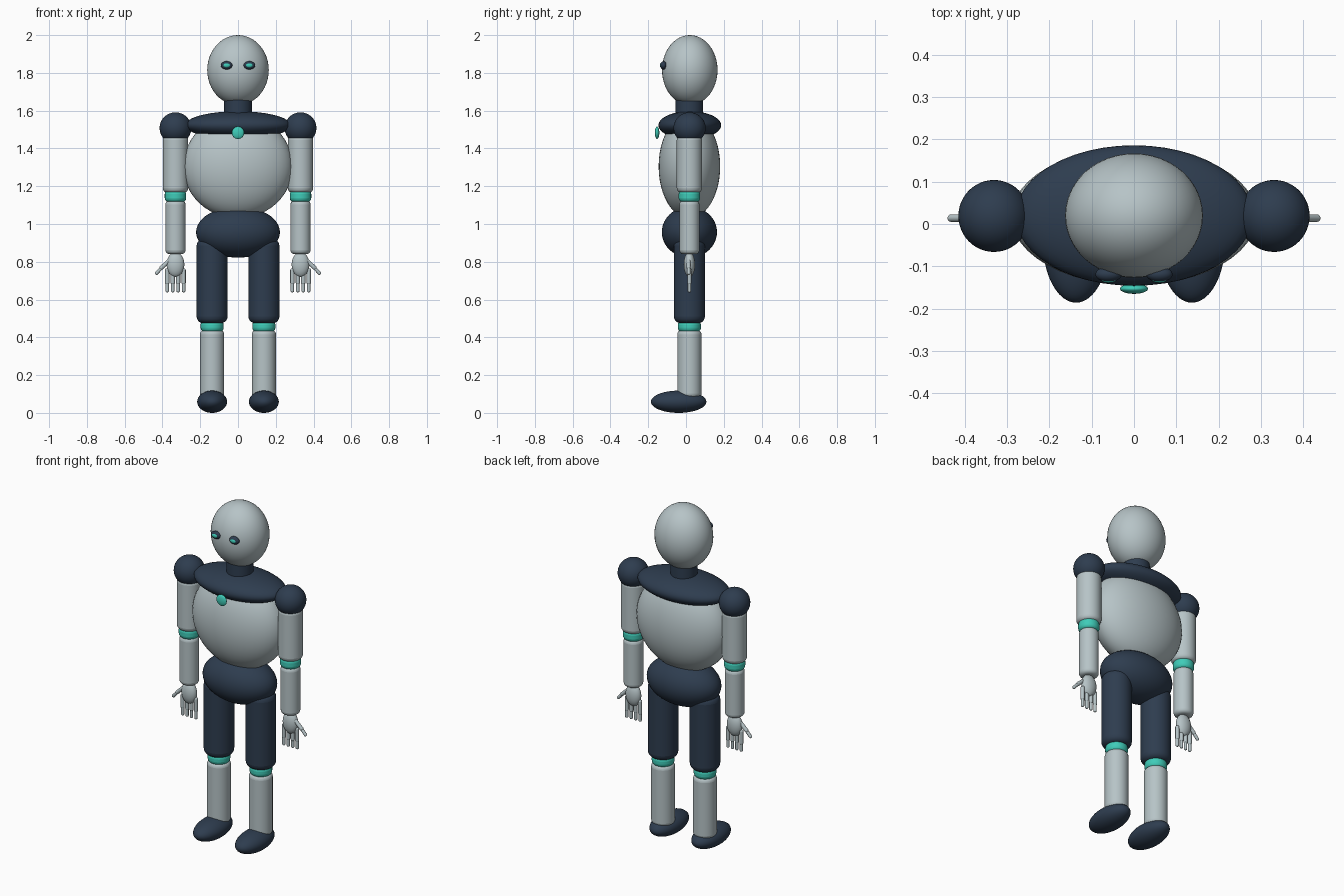
import bpy, math
from mathutils import Vector

if "Cube" in bpy.data.objects:
    bpy.data.objects.remove(bpy.data.objects["Cube"])


def material(name, rgb):
    m = bpy.data.materials.new(name)
    m.diffuse_color = (*rgb, 1)
    m.use_nodes = True
    m.node_tree.nodes["Principled BSDF"].inputs["Base Color"].default_value = m.diffuse_color
    return m


SHELL = material("pale grey shell", (0.47, 0.55, 0.57))
NAVY = material("dark navy", (0.027, 0.046, 0.078))
TEAL = material("teal glow", (0.05, 0.6, 0.48))
Y = 0.018  # depth of the body axis


def finish(name, mat):
    ob = bpy.context.object
    ob.name = ob.data.name = name
    ob.data.materials.append(mat)
    bpy.ops.object.shade_smooth_by_angle(angle=math.radians(40))
    return ob


def ellipsoid(name, mat, loc, radii, seg=48, rings=24):
    bpy.ops.mesh.primitive_uv_sphere_add(segments=seg, ring_count=rings, location=loc)
    bpy.context.object.scale = radii
    bpy.ops.object.transform_apply(location=False, rotation=False, scale=True)
    return finish(name, mat)


def rod(name, mat, a, b, r, bevel, verts=40):
    """Cylinder from a to b with rounded rims."""
    a, b = Vector(a), Vector(b)
    bpy.ops.mesh.primitive_cylinder_add(vertices=verts, radius=r, depth=(b - a).length,
                                        location=(a + b) / 2)
    ob = bpy.context.object
    ob.rotation_euler = (b - a).to_track_quat('Z', 'Y').to_euler()
    mod = ob.modifiers.new("rounded_rims", 'BEVEL')
    mod.width, mod.segments = bevel, 5
    mod.limit_method, mod.angle_limit = 'ANGLE', math.radians(50)
    return finish(name, mat)


# Head, neck and trunk
ellipsoid("head", SHELL, (0, Y + 0.002, 1.815), (0.163, 0.147, 0.185))
rod("neck", NAVY, (0, Y, 1.56), (0, Y, 1.69), 0.073, 0.012)
ellipsoid("torso", SHELL, (0, Y, 1.305), (0.29, 0.163, 0.275))
ellipsoid("chest_yoke", NAVY, (0, Y + 0.002, 1.523), (0.28, 0.166, 0.074))
ellipsoid("pelvis", NAVY, (0, Y, 0.957), (0.222, 0.146, 0.135))
ellipsoid("chest_light", TEAL, (0, -0.153, 1.483), (0.033, 0.012, 0.033), 32, 16)

for s, side in ((-1, "right"), (1, "left")):
    # Eyes
    ellipsoid(side + "_eye_socket", NAVY, (s * 0.06, -0.119, 1.84), (0.031, 0.018, 0.022), 32, 16)
    ellipsoid(side + "_eye_light", TEAL, (s * 0.06, -0.131, 1.84), (0.019, 0.008, 0.012), 24, 12)

    # Arm
    x = s * 0.331
    ellipsoid(side + "_shoulder", NAVY, (x, Y + 0.001, 1.508), (0.084, 0.085, 0.083))
    rod(side + "_upper_arm", SHELL, (x, Y, 1.165), (x, Y, 1.47), 0.067, 0.025)
    rod(side + "_elbow_band", TEAL, (x, Y, 1.116), (x, Y, 1.18), 0.057, 0.022)
    rod(side + "_forearm", SHELL, (x, Y, 0.84), (x, Y, 1.125), 0.053, 0.022)

    # Hand with four fingers and an outward thumb
    ellipsoid(side + "_palm", SHELL, (x, Y, 0.785), (0.047, 0.03, 0.066), 32, 16)
    for i in range(4):
        fx = x + (i - 1.5) * 0.029
        rod(f"{side}_finger_base_{i + 1}", SHELL, (fx, Y, 0.68), (fx, Y, 0.765), 0.011, 0.008, 16)
        rod(f"{side}_finger_tip_{i + 1}", SHELL, (fx, Y, 0.638), (fx, Y, 0.69), 0.009, 0.007, 16)
    rod(side + "_thumb_base", SHELL, (s * 0.36, 0.014, 0.81), (s * 0.412, 0.014, 0.762), 0.011, 0.008, 16)
    rod(side + "_thumb_tip", SHELL, (s * 0.403, 0.014, 0.77), (s * 0.437, 0.014, 0.733), 0.009, 0.007, 16)

    # Leg and foot
    x = s * 0.137
    rod(side + "_thigh", NAVY, (x, Y, 0.475), (x, Y, 0.92), 0.082, 0.035)
    rod(side + "_knee_band", TEAL, (x, Y, 0.427), (x, Y, 0.49), 0.061, 0.024)
    rod(side + "_shin", SHELL, (x, Y, 0.08), (x, Y, 0.438), 0.064, 0.022)
    ellipsoid(side + "_foot", NAVY, (x, -0.039, 0.059), (0.079, 0.147, 0.059))
